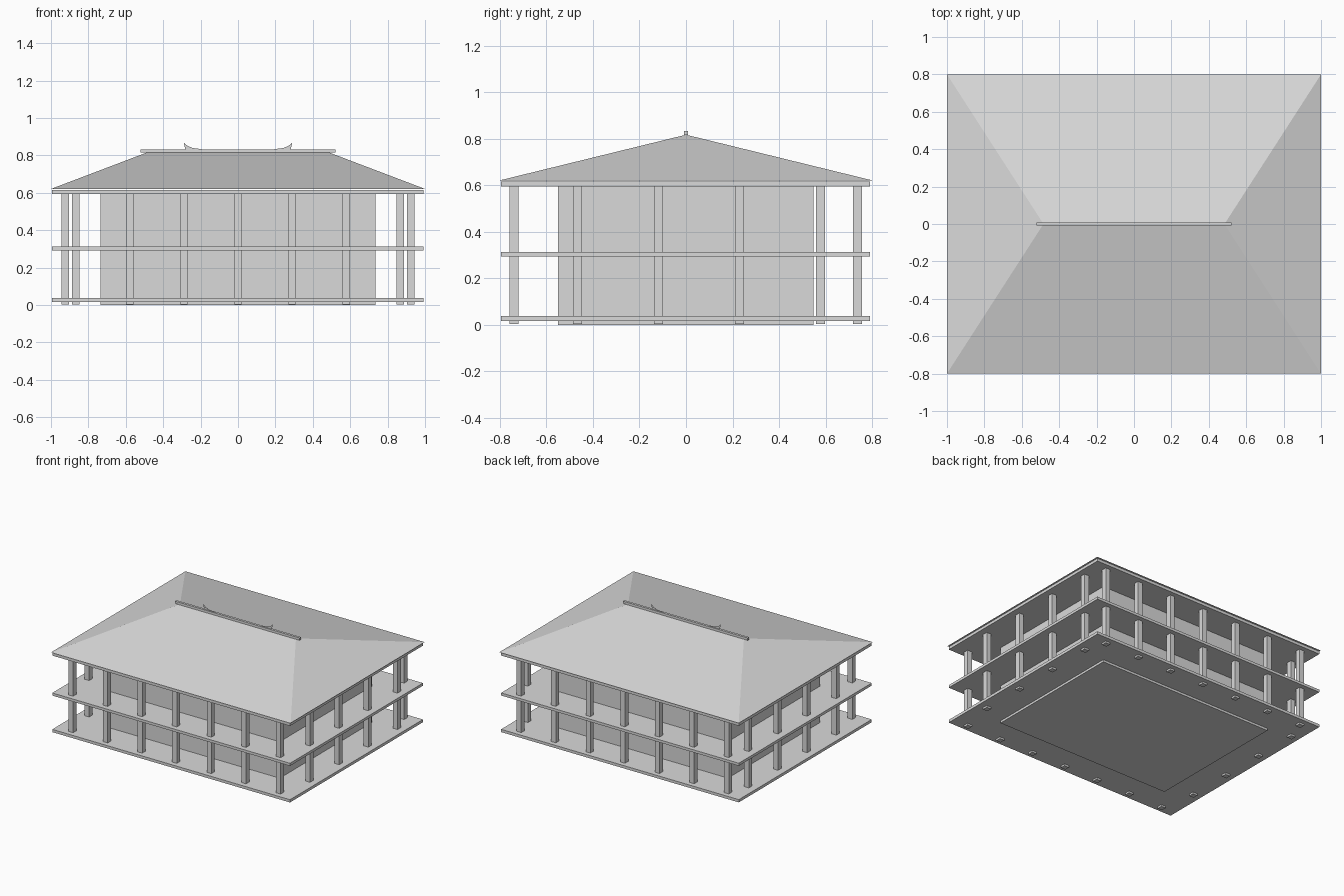
import bpy, bmesh

if "Cube" in bpy.data.objects:
    bpy.data.objects.remove(bpy.data.objects["Cube"])

grey = bpy.data.materials.new("pale_grey")
grey.diffuse_color = (0.7, 0.7, 0.7, 1)
grey.use_nodes = True
grey.node_tree.nodes["Principled BSDF"].inputs["Base Color"].default_value = grey.diffuse_color


def finish(name, bm):
    bmesh.ops.recalc_face_normals(bm, faces=bm.faces)
    me = bpy.data.meshes.new(name)
    bm.to_mesh(me)
    bm.free()
    me.materials.append(grey)
    ob = bpy.data.objects.new(name, me)
    bpy.context.collection.objects.link(ob)
    return ob


def box(name, x, y, z):
    """Box from (min, max) ranges."""
    bm = bmesh.new()
    bmesh.ops.create_cube(bm, size=1)
    for v in bm.verts:
        v.co = [r[0] if c < 0 else r[1] for c, r in zip(v.co, (x, y, z))]
    return finish(name, bm)


# inner building block
box("inner_hall", (-0.734, 0.734), (-0.55, 0.548), (0.0, 0.6))

# three veranda slabs
for name, z0, z1 in (("ground_slab", 0.017, 0.038), ("middle_slab", 0.293, 0.313),
                     ("eaves_slab", 0.595, 0.616)):
    box(name, (-0.995, 0.991), (-0.795, 0.791), (z0, z1))

# square columns along all four sides
R = 0.0195


def column(name, x, y):
    box(name, (x - R, x + R), (y - R, y + R), (0.003, 0.6))


for i in range(7):
    x = (i - 3) * 0.289
    column(f"front_column_{i}", x, -0.738)
    column(f"back_column_{i}", x, 0.736)
for i in range(4):
    y = -0.467 + i * 0.348
    column(f"left_column_{i}", -0.923, y)
    column(f"right_column_{i}", 0.923, y)

# hipped roof: a box whose top closes to the ridge line
bm = bmesh.new()
bmesh.ops.create_cube(bm, size=2)
for v in bm.verts:
    top = v.co.z > 0
    v.co = (v.co.x * (0.484 if top else 1.0), 0 if top else v.co.y * 0.8,
            0.817 if top else 0.621)
bmesh.ops.remove_doubles(bm, verts=bm.verts, dist=1e-4)
finish("hipped_roof", bm)

# ridge beam
box("ridge_beam", (-0.522, 0.52), (-0.009, 0.009), (0.815, 0.833))

# thin curved fins on the ridge, one profile mirrored
fin = [(0.19, 0.825), (0.28, 0.825), (0.29, 0.868), (0.268, 0.85), (0.243, 0.84), (0.19, 0.833)]
for side, s in (("left", -1), ("right", 1)):
    bm = bmesh.new()
    face = bm.faces.new([bm.verts.new((s * x, -0.001, z)) for x, z in fin])
    ext = bmesh.ops.extrude_face_region(bm, geom=[face])
    bmesh.ops.translate(bm, vec=(0, 0.002, 0),
                        verts=[g for g in ext["geom"] if isinstance(g, bmesh.types.BMVert)])
    finish(f"{side}_ridge_fin", bm)
